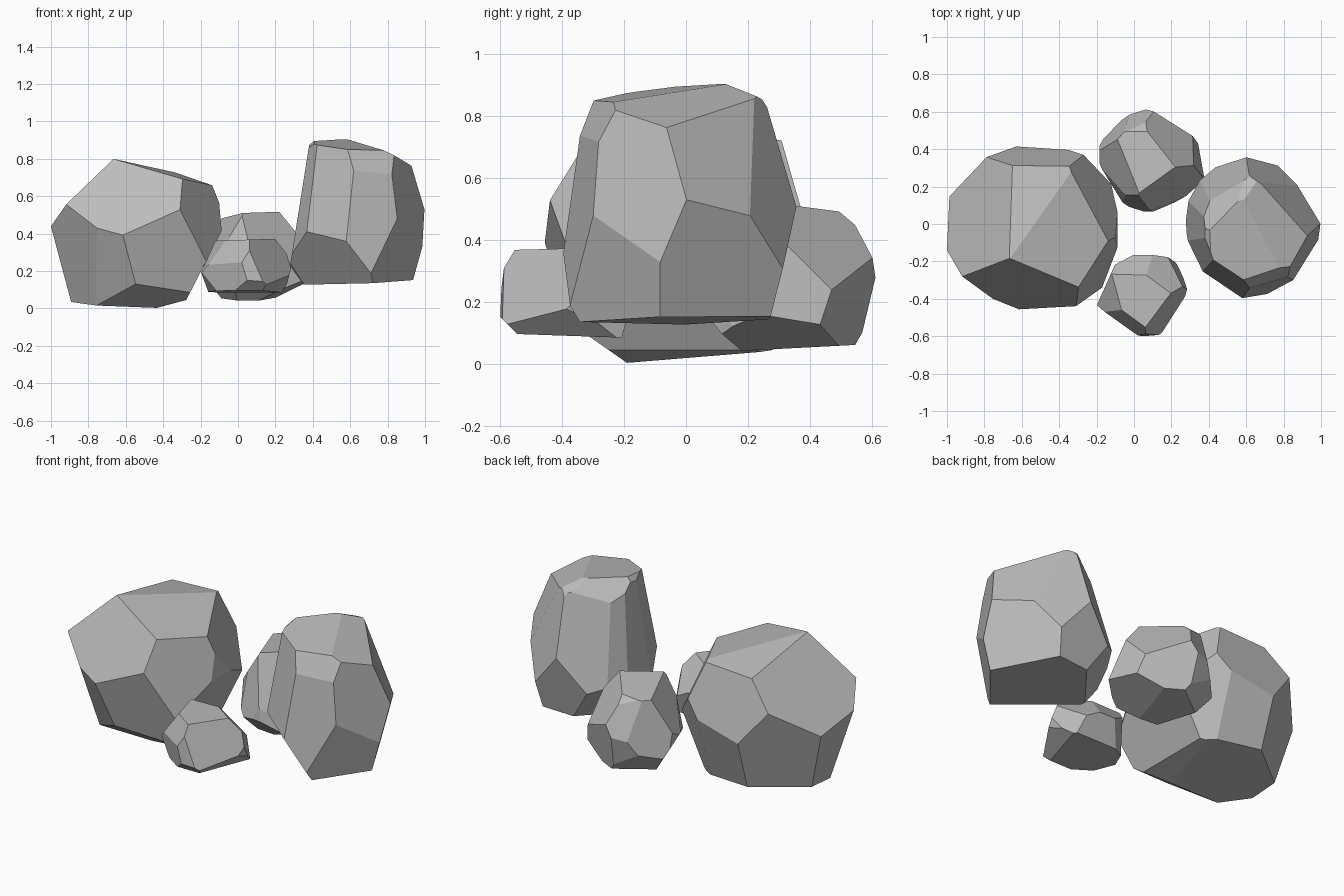
import bpy
import bmesh
from math import cos, sin, radians
from mathutils import Vector

# Remove the default cube
default_cube = bpy.data.objects.get("Cube")
if default_cube:
    bpy.data.objects.remove(default_cube, do_unlink=True)

# One plain stone colour
stone = bpy.data.materials.new("stone_grey")
stone.use_nodes = True
stone_colour = (0.5, 0.5, 0.5, 1)
stone.diffuse_color = stone_colour
stone.node_tree.nodes["Principled BSDF"].inputs["Base Color"].default_value = stone_colour


def direction(heading, tilt):
    """Unit vector from a compass heading and an upward tilt, in degrees."""
    heading, tilt = radians(heading), radians(tilt)
    return Vector((cos(heading) * cos(tilt), sin(heading) * cos(tilt), sin(tilt)))


def chisel_rock(name, centre, cuts):
    """Chop flat facets off a block; each cut is (heading, tilt, distance from centre)."""
    bm = bmesh.new()
    bmesh.ops.create_cube(bm, size=2)
    for heading, tilt, distance in cuts:
        normal = direction(heading, tilt)
        geometry = bm.verts[:] + bm.edges[:] + bm.faces[:]
        bmesh.ops.bisect_plane(bm, geom=geometry, dist=1e-5, plane_co=normal * distance,
                               plane_no=normal, clear_outer=True)
        open_edges = [edge for edge in bm.edges if edge.is_boundary]
        if open_edges:
            bmesh.ops.holes_fill(bm, edges=open_edges, sides=0)
    bmesh.ops.dissolve_degenerate(bm, dist=1e-4, edges=bm.edges[:])
    bmesh.ops.recalc_face_normals(bm, faces=bm.faces[:])
    mesh = bpy.data.meshes.new(name)
    bm.to_mesh(mesh)
    bm.free()
    mesh.materials.append(stone)
    rock = bpy.data.objects.new(name, mesh)
    rock.location = centre
    bpy.context.collection.objects.link(rock)
    return rock


# Broad boulder with a peaked top
chisel_rock("broad_boulder", (-.55, 0, .4), [
    # crown
    (257, 32, .385), (-8, 74.5, .361), (168, 43, .327), (104, 79, .362), (24, 24, .415),
    # sides
    (90, 16, .385), (-31, 14, .45), (-80, -15, .425), (242, -22, .405), (223, -17, .395),
    (180, -15, .425), (128, -15, .375), (82, -18, .395), (55, -15, .42), (0, -27, .405),
    (0, 5, .462),
    # underside
    (270, -55, .435), (115, -84, .372), (0, -75, .414),
])

# Tall boulder
chisel_rock("tall_boulder", (.63, 0, .5), [
    # crown
    (-62, 82, .38), (10, 65, .357), (100, 65, .422), (95, 35, .403), (190, 45, .44),
    (138, 47, .388), (-71, 25, .39),
    # upper sides
    (-27, 8, .327), (36, 22, .287), (60, 13, .288), (95, 14, .349), (125, 15, .3),
    (155, 12, .312), (180, 9, .305), (200, 9, .315), (238, 10, .333), (-73, 6, .347),
    # lower sides
    (28, -14, .308), (-39, -12, .357), (229, -31, .358), (92, -14, .345), (190, -34, .436),
    (140, -33, .387),
    # underside
    (30, -87, .36),
])

# Small stone at the back
chisel_rock("back_stone", (.09, .34, .28), [
    # crown
    (140, 84, .222), (42, 33, .19), (95, 50, .262), (110, 20, .248), (199, 30, .215),
    (-55, 22, .185),
    # sides
    (12, 10, .235), (-63, 8, .23), (215, 10, .232), (249, 12, .238), (139, 10, .24),
    (62, -10, .224), (105, -14, .262), (270, 5, .262), (180, 0, .275),
    # underside
    (90, -87, .23), (-10, -65, .237), (200, -30, .24), (265, -45, .28), (125, -40, .265),
])

# Small stone at the front
chisel_rock("front_stone", (.05, -.38, .23), [
    # crown
    (180, 88, .137), (195, 35, .185), (233, 26, .178), (-37, 20, .153), (55, 40, .162),
    (90, 40, .17),
    # sides
    (235, -8, .19), (275, 4, .213), (32, 10, .21), (90, -15, .205),
    (156, 0, .205), (121, -5, .21), (0, -14, .23),
    # underside
    (270, -88, .14), (270, -45, .212), (200, -32, .232), (-20, -45, .188),
])
